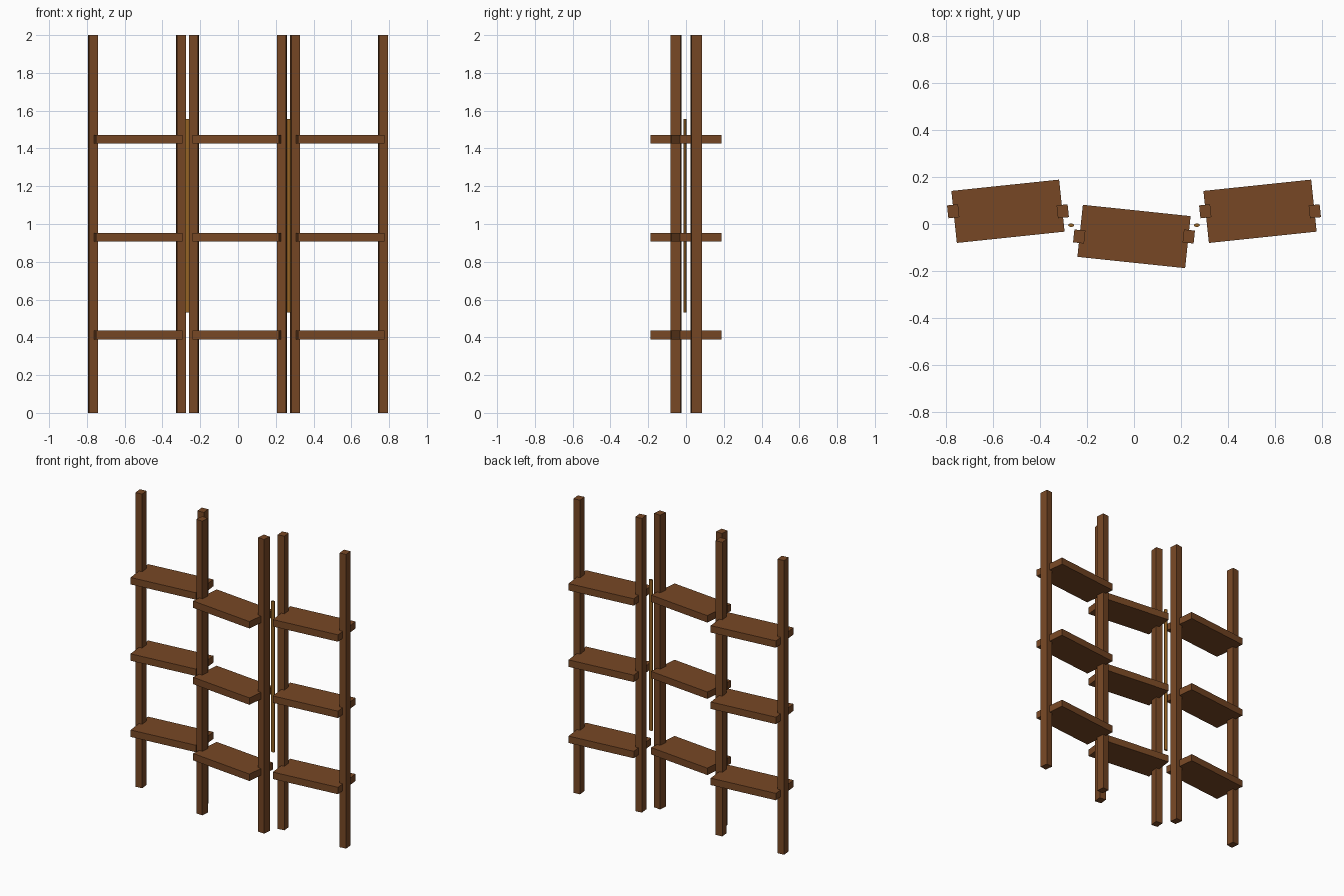
import bpy, math

cube = bpy.data.objects.get("Cube")
if cube:
    bpy.data.objects.remove(cube, do_unlink=True)


def material(name, rgb):
    m = bpy.data.materials.new(name)
    m.use_nodes = True
    m.diffuse_color = (*rgb, 1)
    m.node_tree.nodes["Principled BSDF"].inputs["Base Color"].default_value = (*rgb, 1)
    return m


WOOD = material("brown wood", (0.185, 0.064, 0.018))
AMBER = material("amber rod", (0.30, 0.125, 0.018))


def finish(name, size, mat):
    ob = bpy.context.object
    ob.name = name
    ob.scale = size
    bpy.ops.object.transform_apply(location=False, rotation=False, scale=True)
    ob.data.materials.append(mat)
    return ob


def box(name, loc, size, turn):
    bpy.ops.mesh.primitive_cube_add(size=1, location=loc, rotation=(0, 0, turn))
    return finish(name, size, WOOD)


TURN = math.radians(6)
POST_OFFSET = 0.2325
SHELF_HEIGHTS = {"lower": 0.412, "middle": 0.93, "upper": 1.449}

# Three zigzag bays: (name, x, y, turn)
bays = [("right", -0.535, 0.054, TURN),
        ("centre", 0.0, -0.053, -TURN),
        ("left", 0.535, 0.054, TURN)]

for bay, x, y, turn in bays:
    # Uprights
    for side, s in (("right", -1), ("left", 1)):
        box(f"{bay}_bay_{side}_post", (x + s * POST_OFFSET, y, 1.0),
            (0.047, 0.055, 2.0), turn)
    # Shelves
    for level, z in SHELF_HEIGHTS.items():
        box(f"{bay}_bay_{level}_shelf", (x, y, z), (0.46, 0.222, 0.047), turn)

# Slim oval rods between the bays
for side, s in (("right", -1), ("left", 1)):
    bpy.ops.mesh.primitive_cylinder_add(vertices=12, radius=0.5, depth=1,
                                        location=(s * 0.267, -0.005, 1.043))
    finish(f"{side}_hinge_rod", (0.025, 0.015, 1.025), AMBER)
    bpy.ops.object.shade_smooth_by_angle(angle=math.radians(40))
